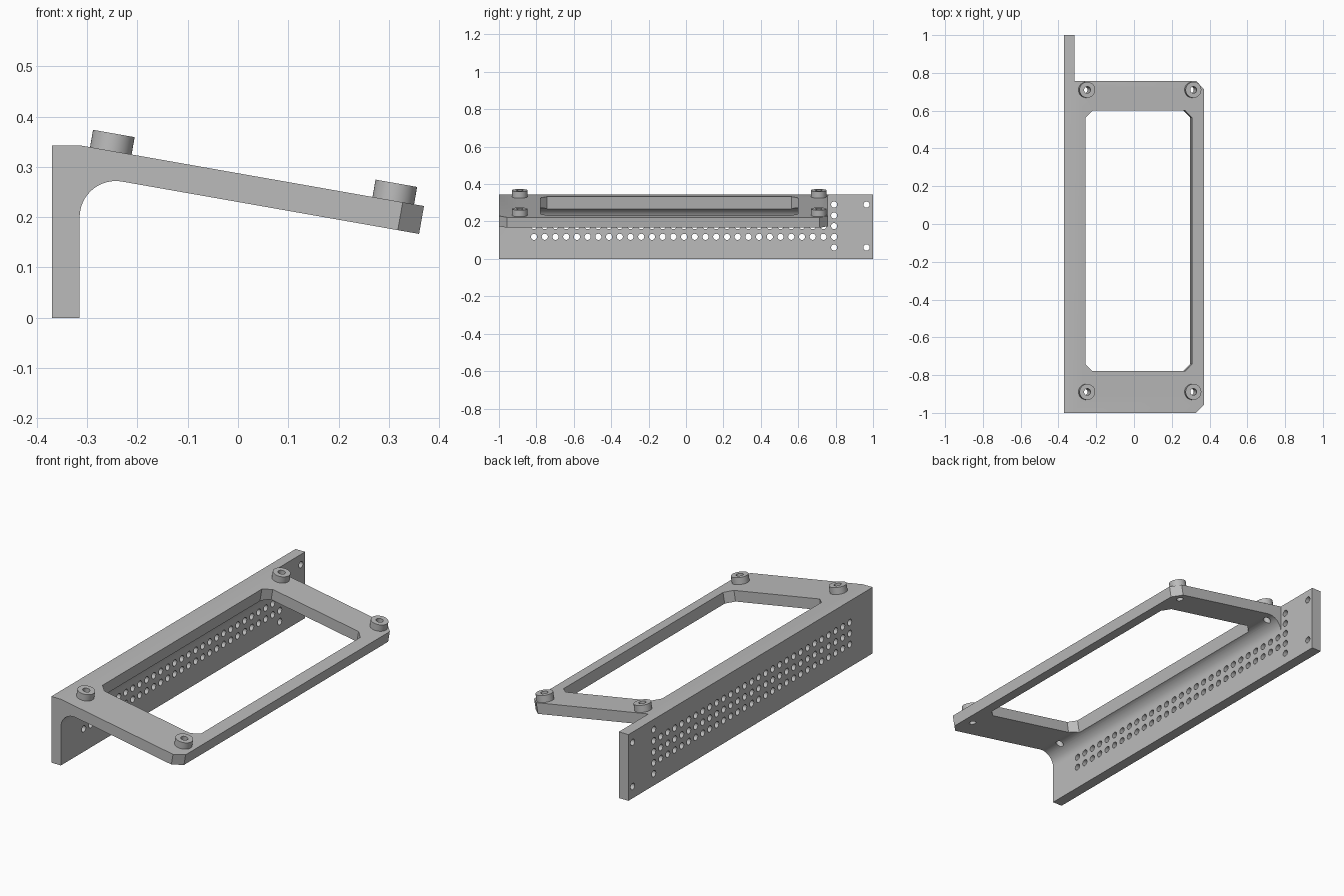
import bpy, bmesh, math
from mathutils import Matrix, Vector

if "Cube" in bpy.data.objects:
    bpy.data.objects.remove(bpy.data.objects["Cube"])

grey = bpy.data.materials.new("plain grey")
grey.diffuse_color = (0.5, 0.5, 0.5, 1)
grey.use_nodes = True
grey.node_tree.nodes["Principled BSDF"].inputs["Base Color"].default_value = grey.diffuse_color

TILT = math.radians(10)
WALL_L, WALL_R, TOP = -0.37, -0.315, 0.343
FRONT, PLATE_BACK, BACK = -1.0, 0.758, 1.0
PLATE_LEN = 0.6955
# frame lying on the sloping top of the plate
SLOPE = Matrix.Translation((WALL_R, 0, TOP)) @ Matrix.Rotation(TILT, 4, 'Y')


def make(name, bm, cutter=False):
    bmesh.ops.recalc_face_normals(bm, faces=bm.faces)
    me = bpy.data.meshes.new(name)
    bm.to_mesh(me)
    bm.free()
    ob = bpy.data.objects.new(name, me)
    bpy.context.collection.objects.link(ob)
    me.materials.append(grey)
    if cutter:
        ob.hide_render = True
        ob.hide_set(True)
    return ob


def prism(bm, points, offset, matrix=Matrix()):
    """Extrude a closed outline of 3D points by an offset."""
    face = bm.faces.new([bm.verts.new(matrix @ Vector(p)) for p in points])
    ext = bmesh.ops.extrude_face_region(bm, geom=[face])
    move = matrix.to_3x3() @ Vector(offset)
    bmesh.ops.translate(bm, vec=move, verts=[v for v in ext['geom'] if isinstance(v, bmesh.types.BMVert)])


def cylinder(bm, radius, depth, matrix, sides):
    bmesh.ops.create_cone(bm, cap_ends=True, segments=sides, radius1=radius,
                          radius2=radius, depth=depth, matrix=matrix)


def cut(ob, cutter):
    mod = ob.modifiers.new("cut " + cutter.name, 'BOOLEAN')
    mod.operation, mod.solver, mod.object = 'DIFFERENCE', 'EXACT', cutter


# L-shaped bracket profile with a rounded inner corner
arc = [(-0.243 + 0.072 * math.cos(a), 0.2 + 0.072 * math.sin(a))
       for a in (math.radians(180 - 100 * i / 16) for i in range(17))]
low_end = SLOPE @ Vector((PLATE_LEN, 0, -0.0563))
top_end = SLOPE @ Vector((PLATE_LEN, 0, 0))
profile = [(WALL_L, 0), (WALL_R, 0)] + arc + [
    (low_end.x, low_end.z), (top_end.x, top_end.z), (WALL_R, TOP), (WALL_L, TOP)]
bm = bmesh.new()
prism(bm, [(x, FRONT, z) for x, z in profile], (0, BACK - FRONT, 0))
bracket = make("bracket", bm)

# clear the plate away beside the rear tab of the wall
bm = bmesh.new()
prism(bm, [(WALL_R, PLATE_BACK, -0.1), (0.6, PLATE_BACK, -0.1),
           (0.6, 1.1, -0.1), (WALL_R, 1.1, -0.1)], (0, 0, 0.7))
cut(bracket, make("tab_cutter", bm, True))

# chamfers on the two outer plate corners
bm = bmesh.new()
c, e = 0.043, 0.05
for y, s in ((FRONT, 1), (PLATE_BACK, -1)):
    prism(bm, [(PLATE_LEN - c - e, y - s * e, -0.2), (PLATE_LEN + e, y - s * e, -0.2),
               (PLATE_LEN + e, y + s * (c + e), -0.2)], (0, 0, 0.4), SLOPE)
cut(bracket, make("corner_cutter", bm, True))

# window with chamfered corners
u0, u1, y0, y1, c = 0.059, 0.632, -0.779, 0.6, 0.037
bm = bmesh.new()
prism(bm, [(u0 + c, y0, -0.09), (u1 - c, y0, -0.09), (u1, y0 + c, -0.09), (u1, y1 - c, -0.09),
           (u1 - c, y1, -0.09), (u0 + c, y1, -0.09), (u0, y1 - c, -0.09), (u0, y0 + c, -0.09)],
      (0, 0, 0.2), SLOPE)
cut(bracket, make("window_cutter", bm, True))

# hole grid in the wall: three long rows, a rear column and two end holes
rows = (0.118, 0.175, 0.232)
holes = [(0.792 - 0.0573 * i, z) for i in range(1, 29) for z in rows]
holes += [(0.792, z) for z in (0.061, 0.29) + rows] + [(0.965, 0.061), (0.965, 0.29)]
bm = bmesh.new()
for y, z in holes:
    blind = z > 0.2 and y < PLATE_BACK
    x0, x1 = WALL_L - 0.02, WALL_R + (0 if blind else 0.02)
    cylinder(bm, 0.0165, x1 - x0, Matrix.Translation(((x0 + x1) / 2, y, z))
             @ Matrix.Rotation(math.pi / 2, 4, 'Y'), 20)
cut(bracket, make("wall_hole_cutter", bm, True))

# screw holes through bosses and plate
spots = [(u, y) for u in (0.063, 0.6335) for y in (-0.889, 0.71)]
bm = bmesh.new()
for u, y in spots:
    cylinder(bm, 0.0175, 0.25, SLOPE @ Matrix.Translation((u, y, -0.025)), 24)
screw_cutter = make("screw_hole_cutter", bm, True)
cut(bracket, screw_cutter)

# raised round bosses
bm = bmesh.new()
for u, y in spots:
    cylinder(bm, 0.042, 0.045, SLOPE @ Matrix.Translation((u, y, 0.0125)), 40)
bosses = make("bosses", bm)
cut(bosses, screw_cutter)

# apply the cuts, then smooth the round surfaces
for ob in (bracket, bosses):
    bpy.ops.object.select_all(action='DESELECT')
    bpy.context.view_layer.objects.active = ob
    ob.select_set(True)
    for mod in list(ob.modifiers):
        bpy.ops.object.modifier_apply(modifier=mod.name)
    bpy.ops.object.shade_smooth_by_angle(angle=math.radians(30))
for ob in [o for o in bpy.data.objects if o.name.endswith("cutter")]:
    bpy.data.objects.remove(ob)
